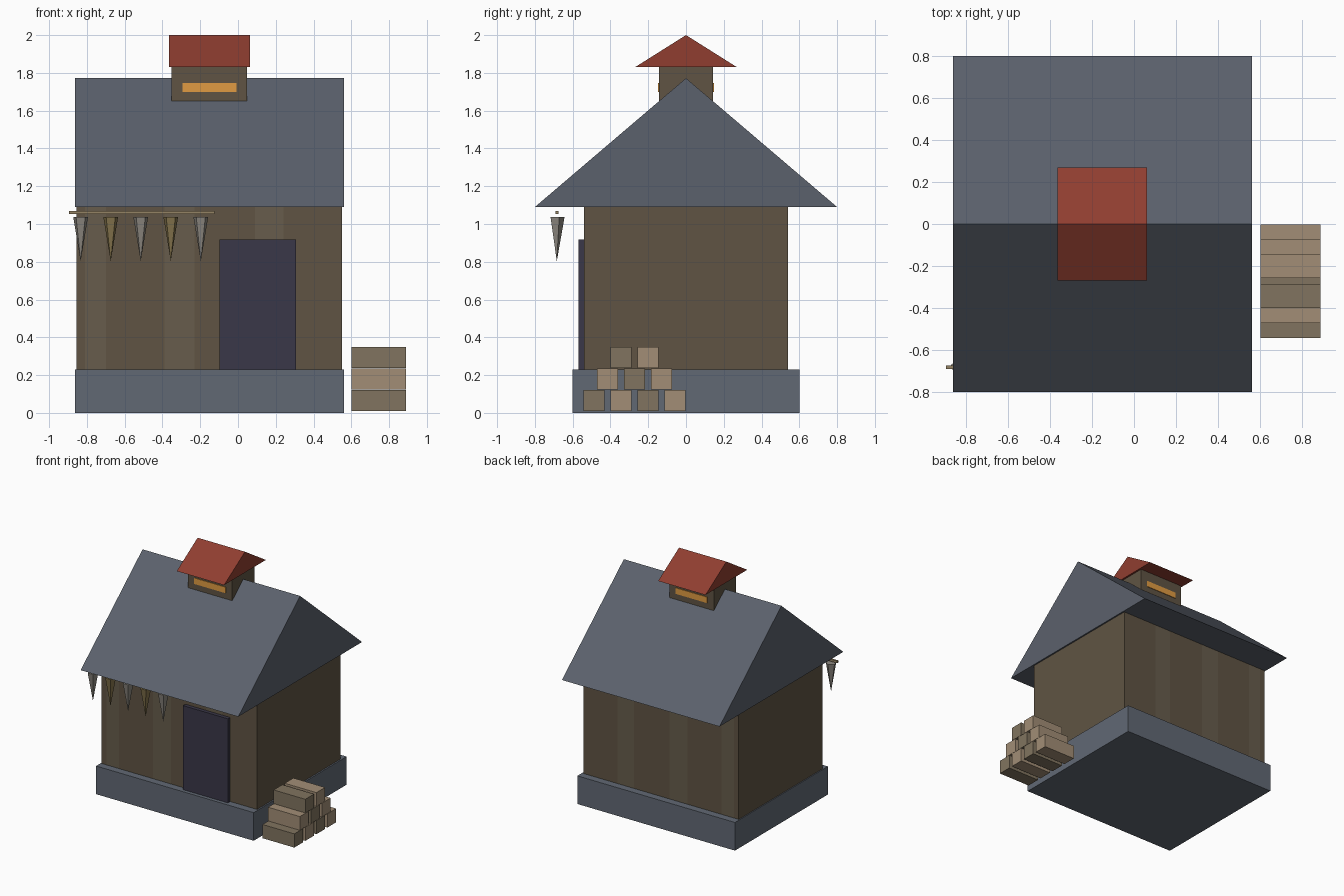
import bpy, bmesh
from mathutils import Vector

if "Cube" in bpy.data.objects:
    bpy.data.objects.remove(bpy.data.objects["Cube"])


def mat(name, r, g, b):
    m = bpy.data.materials.new(name)
    m.diffuse_color = (r, g, b, 1)
    m.use_nodes = True
    m.node_tree.nodes["Principled BSDF"].inputs["Base Color"].default_value = m.diffuse_color
    return m


SLATE = mat("slate", 0.105, 0.12, 0.15)
STONE = mat("stone", 0.12, 0.14, 0.175)
WOOD = mat("wall_wood", 0.115, 0.088, 0.056)
WOOD_LIGHT = mat("wall_wood_light", 0.135, 0.108, 0.072)
RED = mat("red_roof", 0.28, 0.048, 0.03)
DARK = mat("door_dark", 0.042, 0.038, 0.065)
GLOW = mat("window_glow", 0.75, 0.33, 0.055)
LOG_A = mat("log_dark", 0.22, 0.175, 0.115)
LOG_B = mat("log_light", 0.36, 0.27, 0.18)
TAN = mat("rod_tan", 0.3, 0.23, 0.13)
GREY = mat("hanging_grey", 0.27, 0.25, 0.22)
OLIVE = mat("hanging_olive", 0.24, 0.18, 0.075)


def finish(name, bm, *materials):
    bmesh.ops.recalc_face_normals(bm, faces=bm.faces[:])
    me = bpy.data.meshes.new(name)
    bm.to_mesh(me)
    bm.free()
    for m in materials:
        me.materials.append(m)
    ob = bpy.data.objects.new(name, me)
    bpy.context.collection.objects.link(ob)
    return ob


def box_bm(x, y, z):
    bm = bmesh.new()
    bmesh.ops.create_cube(bm, size=1)
    lo, hi = Vector((x[0], y[0], z[0])), Vector((x[1], y[1], z[1]))
    for v in bm.verts:
        v.co = (lo + hi) / 2 + v.co * (hi - lo)
    return bm


def box(name, x, y, z, m):
    return finish(name, box_bm(x, y, z), m)


def gable(name, x, half, z0, z1, m):
    # solid triangular prism with its ridge along x
    bm = bmesh.new()
    tri = bm.faces.new([bm.verts.new((x[0], y, z))
                        for y, z in ((-half, z0), (half, z0), (0, z1))])
    ext = bmesh.ops.extrude_face_region(bm, geom=[tri], use_keep_orig=True)
    moved = [g for g in ext["geom"] if isinstance(g, bmesh.types.BMVert)]
    bmesh.ops.translate(bm, verts=moved, vec=(x[1] - x[0], 0, 0))
    return finish(name, bm, m)


# Stone base
box("base", (-0.863, 0.562), (-0.6, 0.6), (0, 0.23), STONE)

# Walls, with lighter plank stripes in the front and back faces
bm = box_bm((-0.855, 0.55), (-0.54, 0.54), (0.23, 1.09))
stripes = [(-0.81, -0.70), (-0.39, -0.23), (0.09, 0.24)]
for s in stripes:
    for cut in s:
        bmesh.ops.bisect_plane(bm, geom=bm.verts[:] + bm.edges[:] + bm.faces[:],
                               plane_co=(cut, 0, 0), plane_no=(1, 0, 0))
for f in bm.faces:
    c = f.calc_center_median()
    if abs(c.y) > 0.53 and any(a < c.x < b for a, b in stripes):
        f.material_index = 1
finish("walls", bm, WOOD, WOOD_LIGHT)

# Main roof and door
gable("main_roof", (-0.863, 0.562), 0.8, 1.09, 1.772, SLATE)
box("door", (-0.097, 0.308), (-0.57, -0.53), (0.23, 0.917), DARK)

# Ridge vent turret with glowing slots and a red roof
box("turret", (-0.352, 0.048), (-0.143, 0.143), (1.65, 1.83), WOOD)
for side, s in (("front", -1), ("back", 1)):
    y = sorted((s * 0.13, s * 0.148))
    box("turret_window_" + side, (-0.294, -0.008), y, (1.698, 1.747), GLOW)
gable("turret_roof", (-0.365, 0.063), 0.27, 1.83, 2.0, RED)

# Drying rod with hanging cones under the front eave
box("drying_rod", (-0.895, -0.124), (-0.691, -0.675), (1.053, 1.07), TAN)
for i in range(5):
    bm = bmesh.new()
    bmesh.ops.create_cone(bm, cap_ends=True, segments=5,
                          radius1=0, radius2=0.041, depth=0.234)
    bmesh.ops.remove_doubles(bm, verts=bm.verts[:], dist=1e-4)
    bmesh.ops.translate(bm, verts=bm.verts[:],
                        vec=(-0.833 + 0.159 * i, -0.684, 0.92))
    finish(f"hanging_cone_{i + 1}", bm, OLIVE if i % 2 else GREY)

# Stacked firewood beside the right wall
for row, count in enumerate((4, 3, 2)):
    for c in range(count):
        y = -0.487 + 0.143 * c + 0.0715 * row
        z = 0.01 + 0.114 * row
        box(f"log_{row + 1}_{c + 1}", (0.602, 0.889), (y - 0.056, y + 0.056),
            (z, z + 0.112), LOG_B if (row + c) % 2 else LOG_A)
